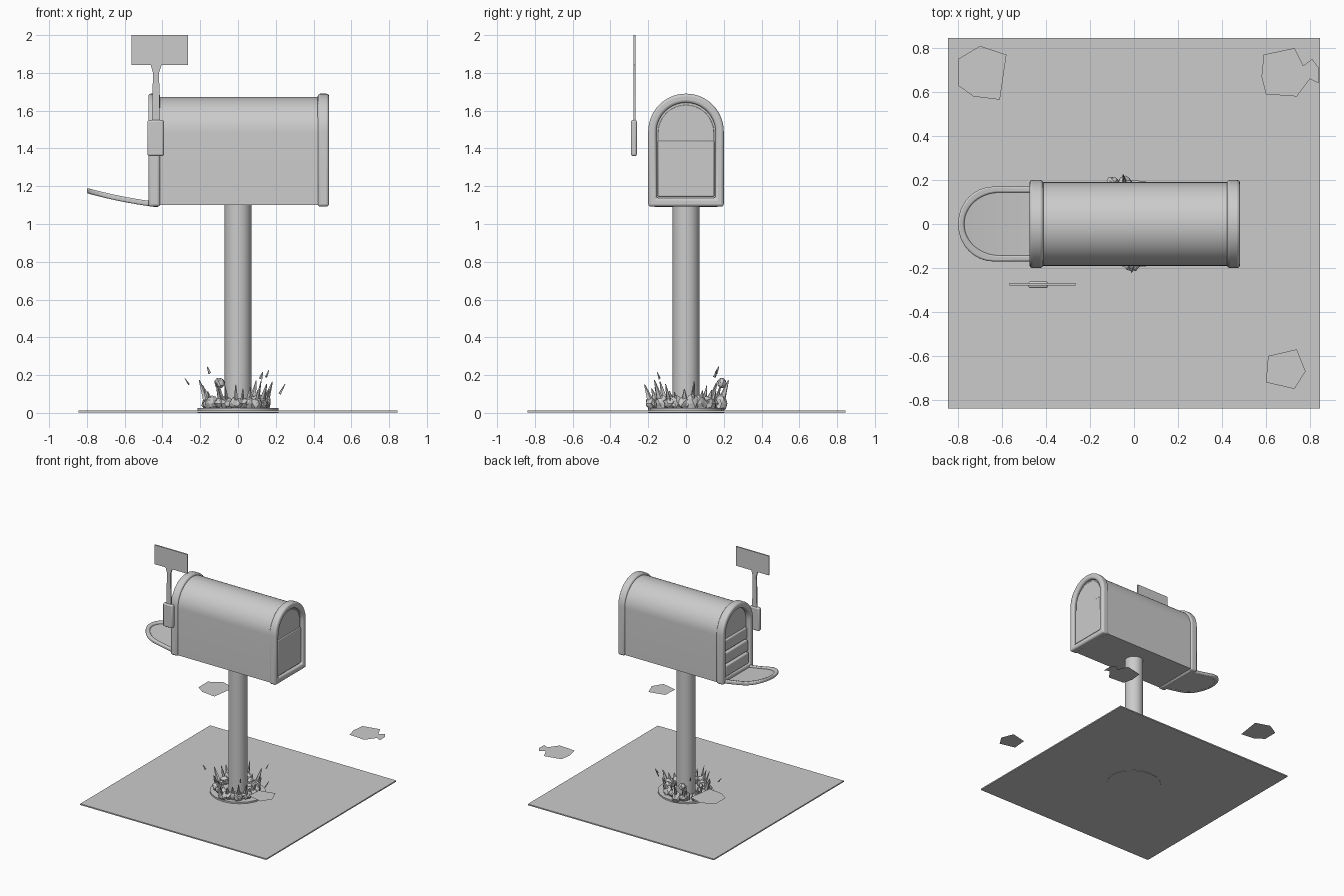
import bpy, bmesh, math, random
from mathutils import Vector, Matrix

if "Cube" in bpy.data.objects:
    bpy.data.objects.remove(bpy.data.objects["Cube"])

random.seed(4)


def finish(name, bm, bevel=0.0, smooth=True):
    bmesh.ops.recalc_face_normals(bm, faces=bm.faces)
    me = bpy.data.meshes.new(name)
    bm.to_mesh(me)
    bm.free()
    ob = bpy.data.objects.new(name, me)
    bpy.context.collection.objects.link(ob)
    bpy.context.view_layer.objects.active = ob
    ob.select_set(True)
    if bevel:
        m = ob.modifiers.new("bevel", 'BEVEL')
        m.width, m.segments, m.limit_method = bevel, 3, 'ANGLE'
        m.angle_limit = math.radians(40)
    if smooth:
        bpy.ops.object.shade_smooth_by_angle(angle=math.radians(35))
    ob.select_set(False)
    return ob


def arch(hw, z0, spring, rise=None, n=28):
    """Round-topped outline as (y, z) points."""
    rise = rise or hw
    top = [(hw * math.cos(math.pi * i / n), spring + rise * math.sin(math.pi * i / n)) for i in range(n + 1)]
    return [(hw, z0)] + top + [(-hw, z0)]


def prism(name, lower, upper, bevel=0.0):
    """Solid between two matching loops of 3D points."""
    bm = bmesh.new()
    a = [bm.verts.new(p) for p in lower]
    b = [bm.verts.new(p) for p in upper]
    n = len(a)
    bm.faces.new(a)
    bm.faces.new(b)
    for i in range(n):
        bm.faces.new((a[i], a[(i + 1) % n], b[(i + 1) % n], b[i]))
    return finish(name, bm, bevel)


def frame(name, loops, bevel):
    """Closed ring skinned through four matching loops."""
    bm = bmesh.new()
    rings = [[bm.verts.new(p) for p in loop] for loop in loops]
    n = len(rings[0])
    for k in range(4):
        a, b = rings[k], rings[(k + 1) % 4]
        for i in range(n):
            bm.faces.new((a[i], a[(i + 1) % n], b[(i + 1) % n], b[i]))
    return finish(name, bm, bevel)


def at_x(pts, x):
    return [(x, y, z) for y, z in pts]


def box(name, x0, x1, y0, y1, z0, z1, bevel=0.0):
    base = [(x0, y0), (x1, y0), (x1, y1), (x0, y1)]
    return prism(name, [(*p, z0) for p in base], [(*p, z1) for p in base], bevel)


# ground plate and post
box("ground_plate", -0.845, 0.845, -0.84, 0.845, 0.003, 0.013)
circle = [(0.071 * math.cos(a * math.tau / 40), 0.071 * math.sin(a * math.tau / 40)) for a in range(40)]
prism("post", [(*p, 0.01) for p in circle], [(*p, 1.11) for p in circle])

# mailbox body and the two end rims
body = arch(0.19, 1.1, 1.482)
prism("mailbox_body", at_x(body, -0.435), at_x(body, 0.455))
outer, inner = arch(0.2, 1.092, 1.49), arch(0.157, 1.137, 1.485)
for name, x0, x1 in (("front_rim", -0.475, -0.412), ("back_rim", 0.422, 0.482)):
    frame(name, [at_x(outer, x0), at_x(outer, x1), at_x(inner, x1), at_x(inner, x0)], 0.014)

# back panel with a lower raised half
upper_panel = arch(0.148, 1.145, 1.482)
prism("back_panel", at_x(upper_panel, 0.44), at_x(upper_panel, 0.462), 0.004)
box("back_lower_panel", 0.45, 0.468, -0.15, 0.15, 1.145, 1.44, 0.006)

# stepped slabs in the front opening
for i, (z0, z1, x) in enumerate(((1.14, 1.23, -0.468), (1.24, 1.33, -0.46), (1.34, 1.43, -0.452))):
    box(f"front_slab_{i}", x, -0.42, -0.15, 0.15, z0, z1, 0.008)


# open door: arch outline lying down, curved upward toward its tip
def door_loop(hw, reach, start, dz):
    pts = []
    spring = reach - 0.16
    side = [(start + (spring - start) * i / 8) for i in range(8)]
    pts += [(hw, d) for d in side]
    pts += [(hw * math.cos(math.pi * i / 24), spring + 0.16 * math.sin(math.pi * i / 24)) for i in range(25)]
    pts += [(-hw, d) for d in reversed(side)]
    out = []
    for y, d in pts:
        t = d / 0.38
        out.append((-0.42 - d, y, 1.1 + 0.045 * t + 0.03 * t * t + dz))
    return out


frame("door_rim", [door_loop(0.17, 0.38, 0.0, -0.012), door_loop(0.17, 0.38, 0.0, 0.016),
                   door_loop(0.143, 0.352, 0.03, 0.016), door_loop(0.143, 0.352, 0.03, -0.012)], 0.008)
bm = bmesh.new()
rows = []
top, low = door_loop(0.155, 0.365, 0.01, 0.004), door_loop(0.155, 0.365, 0.01, -0.01)
for loop in (top, low):
    vs = [bm.verts.new(p) for p in loop]
    rows.append(vs)
    for i in range(len(vs) // 2):
        a, b, c, d = vs[i], vs[i + 1], vs[-2 - i], vs[-1 - i]
        quad = list(dict.fromkeys((a, b, c, d)))
        if len(quad) > 2:
            bm.faces.new(quad)
for i in range(len(rows[0])):
    j = (i + 1) % len(rows[0])
    bm.faces.new((rows[0][i], rows[0][j], rows[1][j], rows[1][i]))
finish("door_panel", bm)

# signal flag standing beside the box
flag = [(-0.457, 1.5), (-0.412, 1.5), (-0.418, 1.8), (-0.405, 1.842), (-0.265, 1.842),
        (-0.265, 2.0), (-0.565, 2.0), (-0.565, 1.842), (-0.462, 1.842), (-0.45, 1.8)]
prism("flag", [(x, -0.279, z) for x, z in flag], [(x, -0.268, z) for x, z in flag])
box("flag_bracket", -0.48, -0.392, -0.292, -0.26, 1.36, 1.55, 0.01)

# loose flat leaves hovering over the corners
leaves = [
    [(-0.8, 0.75), (-0.7, 0.81), (-0.58, 0.77), (-0.61, 0.565), (-0.73, 0.58), (-0.8, 0.63)],
    [(0.59, 0.77), (0.73, 0.8), (0.77, 0.72), (0.81, 0.75), (0.84, 0.71), (0.84, 0.64),
     (0.8, 0.66), (0.74, 0.58), (0.6, 0.59), (0.58, 0.67)],
    [(0.61, -0.6), (0.74, -0.57), (0.78, -0.67), (0.73, -0.75), (0.6, -0.72)],
]
for i, pts in enumerate(leaves):
    bm = bmesh.new()
    bm.faces.new([bm.verts.new((*p, 0.42)) for p in pts])
    finish(f"leaf_{i}", bm, smooth=False)

# ragged clump around the post foot: lumps, blades and stray bits
bm = bmesh.new()


def lump(pos, size):
    r = bmesh.ops.create_icosphere(bm, subdivisions=2, radius=1)
    for v in r["verts"]:
        v.co = Vector(pos) + Vector([v.co[k] * size[k] * random.uniform(0.75, 1.2) for k in range(3)])


def blade(pos, lean, height, r):
    mat = Matrix.Translation(pos) @ Vector((0, 0, 1)).rotation_difference(lean).to_matrix().to_4x4()
    mat = mat @ Matrix.Translation((0, 0, height / 2)) @ Matrix.Rotation(random.uniform(0, 6), 4, 'Z')
    mat = mat @ Matrix.Diagonal((1, 0.5, 1, 1))
    bmesh.ops.create_cone(bm, cap_ends=True, segments=5, radius1=r, radius2=0.003, depth=height, matrix=mat)


for i in range(22):
    a, d = math.tau * i / 22 + random.uniform(-0.1, 0.1), random.uniform(0.13, 0.185)
    c, s = math.cos(a), math.sin(a)
    lump((c * d, s * d, 0.05), (0.035, 0.035, random.uniform(0.025, 0.05)))
    lean = Vector((c * 0.35, s * 0.35, 1))
    blade((c * d, s * d, 0.04), lean, random.uniform(0.07, 0.15), 0.025)
for pos, h in (((-0.26, -0.05, 0.15), 0.04), ((0.22, 0.04, 0.1), 0.06), ((-0.15, 0.16, 0.21), 0.04),
               ((0.12, -0.14, 0.18), 0.04), ((0.15, 0.15, 0.19), 0.04)):
    blade(pos, Vector((pos[0], pos[1], 0.4)), h, 0.01)
lump((-0.1, 0.19, 0.16), (0.028, 0.025, 0.028))
finish("foot_clump", bm, smooth=False)
disc = [(0.215 * math.cos(a * math.tau / 20), 0.2 * math.sin(a * math.tau / 20)) for a in range(20)]
prism("foot_disc", [(*p, 0.0) for p in disc], [(*p, 0.025) for p in disc])
